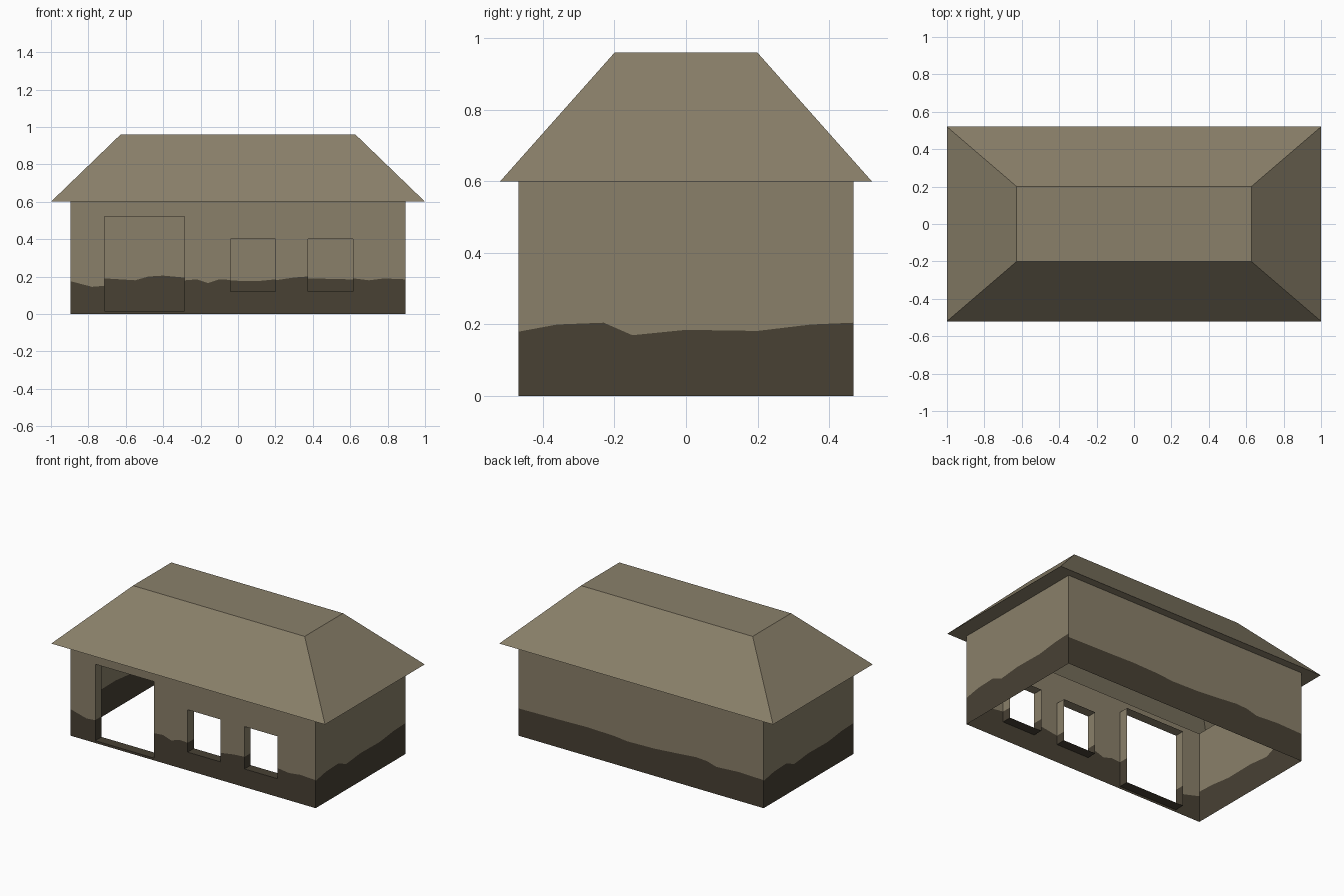
import bpy, bmesh
from mathutils import Vector

if "Cube" in bpy.data.objects:
    bpy.data.objects.remove(bpy.data.objects["Cube"])


def srgb(r, g, b):
    f = lambda c: c / 12.92 if c <= 0.04045 else ((c + 0.055) / 1.055) ** 2.4
    return (f(r / 255), f(g / 255), f(b / 255), 1)


def material(name, rgb):
    m = bpy.data.materials.new(name)
    m.diffuse_color = srgb(*rgb)
    m.use_nodes = True
    m.node_tree.nodes["Principled BSDF"].inputs["Base Color"].default_value = m.diffuse_color
    return m


PLASTER = material("tan_plaster", (138, 128, 106))
DIRT = material("dark_dirt", (72, 65, 52))

WX, WY, H = 0.895, 0.468, 0.6      # wall half sizes and height
DEPTH = 0.065                      # depth of the opening reveals

# left, right, bottom, top of the door and the two windows
OPENINGS = {"door": (-0.715, -0.285, 0.015, 0.52),
            "left_window": (-0.04, 0.20, 0.12, 0.40),
            "right_window": (0.375, 0.615, 0.12, 0.40)}

# ragged dirt line on the walls: position along the wall, height
FRONT = [(-WX, .175), (-.78, .145), (-.72, .15), (-.6, .175), (-.28, .18), (-.22, .185),
         (-.16, .165), (-.1, .185), (0, .18), (.2, .18), (.3, .195), (.37, .2),
         (.5, .185), (.62, .19), (.7, .18), (.78, .19), (WX, .185)]
BACK = [(-WX, .18), (-.6, .185), (-.4, .19), (-.2, .185), (-.1, .175), (.1, .18),
        (.29, .195), (.4, .205), (.48, .2), (.55, .18), (.71, .19), (WX, .185)]
SIDE = [(-WY, .18), (-.36, .2), (-.23, .205), (-.15, .17), (0, .185),
        (.2, .182), (.35, .2), (WY, .205)]


def finish(name, bm):
    bmesh.ops.remove_doubles(bm, verts=bm.verts, dist=1e-5)
    me = bpy.data.meshes.new(name)
    bm.to_mesh(me)
    bm.free()
    me.materials.append(PLASTER)
    me.materials.append(DIRT)
    ob = bpy.data.objects.new(name, me)
    bpy.context.collection.objects.link(ob)
    return ob


def face(bm, pts, mat=0):
    f = bm.faces.new([bm.verts.new(p) for p in pts])
    f.material_index = mat


def line_height(profile, u):
    for (a, za), (b, zb) in zip(profile, profile[1:]):
        if a <= u <= b:
            return za + (zb - za) * (u - a) / (b - a)
    return profile[-1][1]


def wall(name, along, out, profile, openings=()):
    """Sheet wall in columns, dark below the dirt line, with openings left out."""
    bm = bmesh.new()
    us = sorted({u for u, _ in profile} | {u for o in openings for u in o[:2]})
    at = lambda u, z: Vector(along) * u + Vector(out) + Vector((0, 0, z))
    for a, b in zip(us, us[1:]):
        lo = hi = (line_height(profile, a), line_height(profile, b))
        for o in openings:
            if o[0] < (a + b) / 2 < o[1]:
                lo, hi = (o[2], o[2]), (o[3], o[3])
        face(bm, [at(a, 0), at(b, 0), at(b, lo[1]), at(a, lo[0])], 1)
        face(bm, [at(a, hi[0]), at(b, hi[1]), at(b, H), at(a, H)], 0)
    finish(name, bm)


# Walls
wall("front_wall", (1, 0, 0), (0, -WY, 0), FRONT, list(OPENINGS.values()))
wall("right_wall", (0, 1, 0), (WX, 0, 0), SIDE)
wall("back_wall", (-1, 0, 0), (0, WY, 0), BACK)
wall("left_wall", (0, -1, 0), (-WX, 0, 0), SIDE)

# Reveals running inward from the door and windows
for name, (l, r, b, t) in OPENINGS.items():
    bm = bmesh.new()
    y0, y1 = -WY, -WY + DEPTH
    for x, flip in ((l, False), (r, True)):
        d = line_height(FRONT, x)
        for z0, z1, mat in ((b, d, 1), (d, t, 0)):
            pts = [(x, y0, z0), (x, y1, z0), (x, y1, z1), (x, y0, z1)]
            face(bm, pts[::-1] if flip else pts, mat)
    face(bm, [(l, y0, b), (r, y0, b), (r, y1, b), (l, y1, b)], 1)
    face(bm, [(l, y1, t), (r, y1, t), (r, y0, t), (l, y0, t)], 0)
    finish(name + "_reveal", bm)

# Roof: open inside, flat top, sloped sides and a soffit ring under the eaves
bm = bmesh.new()
ring = lambda x, y, z: [(-x, -y, z), (x, -y, z), (x, y, z), (-x, y, z)]
inner, eave, top = ring(WX, WY, H), ring(1, 0.52, H), ring(0.627, 0.2, 0.96)
for low, high in ((inner, eave), (eave, top)):
    for i in range(4):
        j = (i + 1) % 4
        face(bm, [low[i], low[j], high[j], high[i]])
face(bm, top)
finish("roof", bm)
